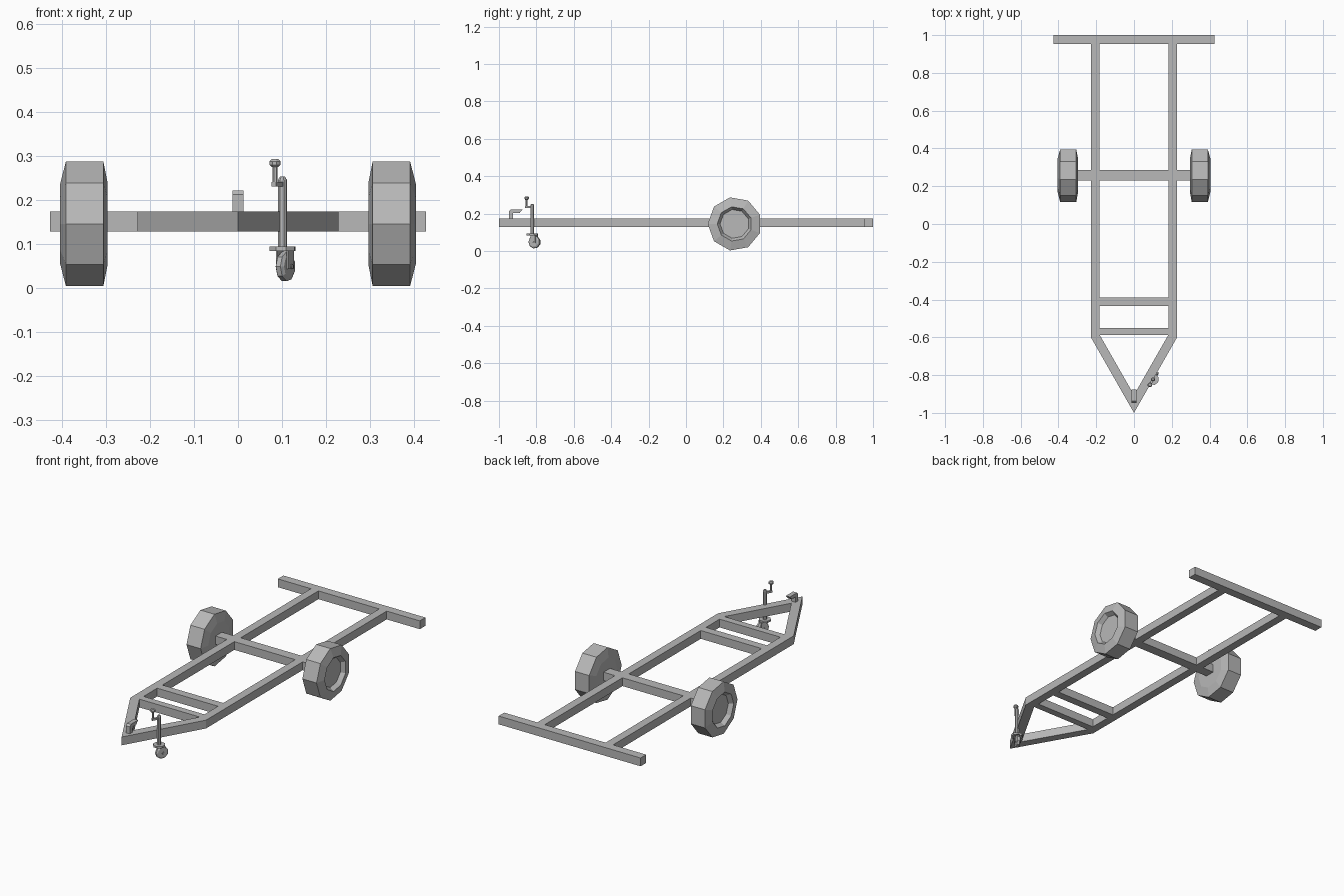
import bpy, bmesh, math
from mathutils import Matrix, Vector

cube = bpy.data.objects.get("Cube")
if cube:
    bpy.data.objects.remove(cube, do_unlink=True)

steel = bpy.data.materials.new("grey steel")
steel.use_nodes = True
grey = (0.48, 0.48, 0.48, 1)
steel.diffuse_color = grey
steel.node_tree.nodes["Principled BSDF"].inputs["Base Color"].default_value = grey


def finish(name, bm, matrix=None):
    bmesh.ops.recalc_face_normals(bm, faces=bm.faces)
    mesh = bpy.data.meshes.new(name)
    bm.to_mesh(mesh)
    bm.free()
    mesh.materials.append(steel)
    obj = bpy.data.objects.new(name, mesh)
    bpy.context.scene.collection.objects.link(obj)
    if matrix:
        obj.matrix_world = matrix
    return obj


def box(name, x, y, z, matrix=None):
    """Box between the given (low, high) ranges."""
    bm = bmesh.new()
    bmesh.ops.create_cube(bm, size=1)
    for v in bm.verts:
        v.co = [r[0] if c < 0 else r[1] for c, r in zip(v.co, (x, y, z))]
    return finish(name, bm, matrix)


def prism(name, points, push):
    """Polygon extruded along a vector."""
    bm = bmesh.new()
    face = bm.faces.new([bm.verts.new(p) for p in points])
    out = bmesh.ops.extrude_face_region(bm, geom=[face], use_keep_orig=True)
    for v in out["geom"]:
        if isinstance(v, bmesh.types.BMVert):
            v.co += Vector(push)
    return finish(name, bm)


def lathe(name, profile, sides, matrix):
    """Faceted solid turned around local z from (radius, height) pairs."""
    bm = bmesh.new()
    rings = []
    for r, h in profile:
        rings.append([bm.verts.new((r * math.cos(a), r * math.sin(a), h))
                      for a in (math.tau * i / sides for i in range(sides))])
    for low, high in zip(rings, rings[1:]):
        for i in range(sides):
            j = (i + 1) % sides
            bm.faces.new((low[i], low[j], high[j], high[i]))
    bm.faces.new(rings[0])
    bm.faces.new(rings[-1])
    return finish(name, bm, matrix)


# Frame
BEAM = (0.128, 0.173)
for side, s in (("left", 1), ("right", -1)):
    box(side + "_rail", sorted((s * 0.183, s * 0.228)), (-0.6, 0.952), BEAM)
    leg = [(0.228, -0.6), (0, -1), (0, -0.905), (0.183, -0.585)]
    prism(side + "_tongue_leg", [(s * x, y, BEAM[0]) for x, y in leg],
          (0, 0, BEAM[1] - BEAM[0]))
box("rear_bar", (-0.427, 0.427), (0.952, 1.0), BEAM)
box("axle", (-0.3, 0.3), (0.23, 0.285), BEAM)
box("middle_crossbar", (-0.183, 0.183), (-0.433, -0.388), BEAM)
box("front_crossbar", (-0.183, 0.183), (-0.588, -0.55), BEAM)

# Wheels with a recessed hub on the outside
tyre = [(0.093, 0.296), (0.144, 0.306), (0.144, 0.391), (0.093, 0.404),
        (0.078, 0.382), (0.05, 0.382)]
turn = Matrix(((0, 0, 1), (-1, 0, 0), (0, -1, 0))).to_4x4()
for side, s in (("left", 1), ("right", -1)):
    lathe(side + "_wheel", [(r, s * h) for r, h in tyre], 9,
          Matrix.Translation((0, 0.26, 0.145)) @ turn)

# Coupling hook on the tongue tip
hook = [(-0.947, 0.165), (-0.947, 0.211), (-0.937, 0.221), (-0.875, 0.221),
        (-0.89, 0.203), (-0.925, 0.203), (-0.925, 0.165)]
prism("coupling_hook", [(-0.012, y, z) for y, z in hook], (0.024, 0, 0))

# Jockey jack: local x runs along the tongue leg towards the tip
base = (Matrix.Translation((0.101, -0.822, 0))
        @ Matrix.Rotation(math.atan2(-0.87, -0.49), 4, "Z"))
lathe("jack_tube", [(0.011, 0.088), (0.011, 0.244), (0.006, 0.252)], 8, base)
box("crank_arm", (0, 0.04), (-0.006, 0.006), (0.23, 0.24), base)
crank = base @ Matrix.Translation((0.034, 0, 0))
lathe("crank_handle", [(0.006, 0.23), (0.006, 0.278)], 6, crank)
lathe("crank_knob", [(0.008, 0.274), (0.013, 0.279), (0.013, 0.287),
                     (0.008, 0.292)], 8, crank)
lathe("caster_plate", [(0.031, 0.083), (0.031, 0.093)], 8, base)

# Caster fork and wheel
for side, s in (("left", 1), ("right", -1)):
    box(side + "_fork", (-0.026, 0.002), sorted((s * 0.012, s * 0.016)),
        (0.042, 0.085), base)
hub = (base @ Matrix.Translation((-0.014, 0, 0.048))
       @ Matrix.Rotation(math.pi / 2, 4, "X"))
lathe("caster_wheel", [(0.026, -0.011), (0.034, -0.006), (0.034, 0.006),
                       (0.026, 0.011)], 9, hub)
lathe("caster_axle", [(0.006, -0.018), (0.006, 0.018)], 6, hub)
